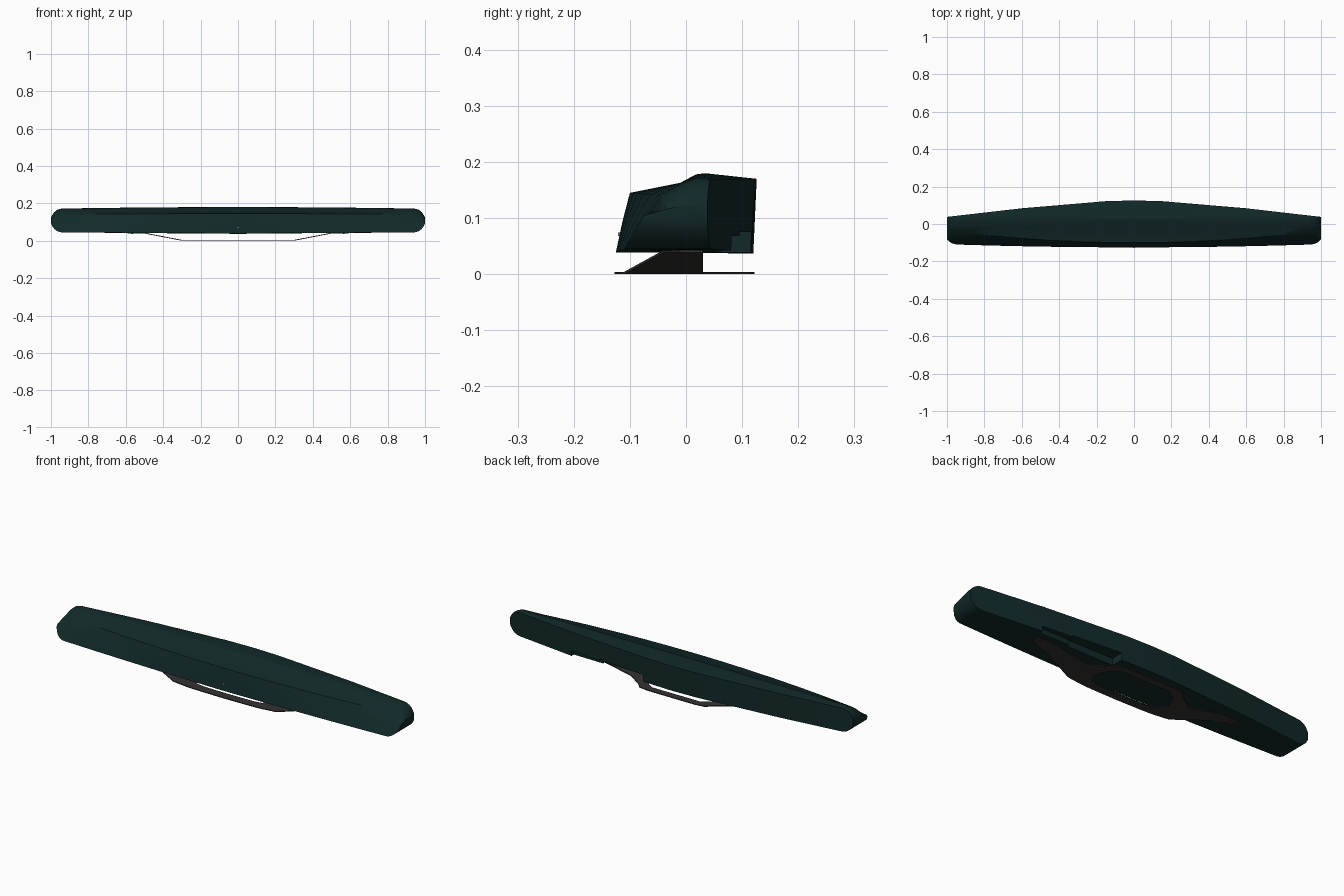
import bpy, bmesh, math

if "Cube" in bpy.data.objects:
    bpy.data.objects.remove(bpy.data.objects["Cube"])


def material(name, rgb):
    m = bpy.data.materials.new(name)
    m.diffuse_color = (*rgb, 1)
    m.use_nodes = True
    m.node_tree.nodes["Principled BSDF"].inputs["Base Color"].default_value = m.diffuse_color
    return m


TEAL = material("dark_teal", (0.006, 0.022, 0.022))
GREY = material("dark_grey", (0.035, 0.032, 0.031))
LIGHT = material("pale_grey", (0.3, 0.3, 0.3))


def make_object(name, bm, mat):
    bmesh.ops.recalc_face_normals(bm, faces=bm.faces)
    mesh = bpy.data.meshes.new(name)
    bm.to_mesh(mesh)
    bm.free()
    ob = bpy.data.objects.new(name, mesh)
    bpy.context.collection.objects.link(ob)
    mesh.materials.append(mat)
    return ob


def box(name, x0, x1, y0, y1, z0, z1, mat):
    bm = bmesh.new()
    bmesh.ops.create_cube(bm, size=1)
    for v in bm.verts:
        v.co = ((x0 + x1) / 2 + v.co.x * (x1 - x0),
                (y0 + y1) / 2 + v.co.y * (y1 - y0),
                (z0 + z1) / 2 + v.co.z * (z1 - z0))
    return make_object(name, bm, mat)


def lerp(a, b, t):
    return a + (b - a) * t


def back_edge(a):
    # rear outline in plan
    pts = [(0, .126), (.15, .122), (.6, .084), (1, .038)]
    for (x0, y0), (x1, y1) in zip(pts, pts[1:]):
        if a <= x1:
            return lerp(y0, y1, (a - x0) / (x1 - x0))
    return pts[-1][1]


def section(x):
    # cross-section: lower front, upper front, top slope, ridge, rear, underside
    a = abs(x)
    t = a * a
    yb = back_edge(a)
    pts = [(lerp(-.125, -.108, t), lerp(.039, .045, a)),
           (lerp(-.113, -.075, t), .095),
           (lerp(-.100, -.035, t), lerp(.145, .140, t)),
           (lerp(-.010, -.005, t), .163),
           (.018, lerp(.178, .170, t)),
           (.034, lerp(.180, .171, t)),
           (yb, lerp(.170, .168, t)),
           (yb - .006 * (1 - a), lerp(.037, .045, a))]
    # rounded ends
    h = 1.0
    if a > .94:
        h = max(.25, math.sqrt(max(0, 1 - ((a - .94) / .06) ** 2)))
    out = []
    for i, (y, z) in enumerate(pts):
        if i == 0:
            y += (1 - h) * .035
        out.append((x, y, .108 + (z - .108) * h))
    return out


# main bar, lofted along its length
half = [0, .05, .15, .3, .45, .6, .75, .88, .94, .955, .97, .983, .993, 1]
stations = [-a for a in reversed(half[1:])] + half
bm = bmesh.new()
rings = [[bm.verts.new(p) for p in section(x)] for x in stations]
n = len(rings[0])
for r0, r1 in zip(rings, rings[1:]):
    for i in range(n):
        bm.faces.new((r0[i], r0[(i + 1) % n], r1[(i + 1) % n], r1[i]))
bm.faces.new(rings[0])
bm.faces.new(rings[-1])
bar = make_object("bar_body", bm, TEAL)

# connector recess under the rear edge, shallow part and deep part
for x0, x1, y0, z1 in ((.42, .61, .062, .068), (.17, .44, .05, .075)):
    cut = box("recess_cutter", x0, x1, y0, .2, 0, z1, TEAL)
    cut.hide_render = True
    cut.hide_viewport = True
    mod = bar.modifiers.new("recess", 'BOOLEAN')
    mod.object = cut
    mod.operation = 'DIFFERENCE'
    mod.solver = 'EXACT'

bpy.context.view_layer.objects.active = bar
bar.select_set(True)
bpy.ops.object.shade_smooth_by_angle(angle=math.radians(28))
bar.select_set(False)

# stand: bent plate with a central opening
# x, front y, opening front, opening back, back y
plan = [(0, -.127, -.08, .085, .122), (.14, -.125, -.078, .085, .122),
        (.19, -.123, -.07, .05, .115), (.22, -.121, -.02, -.02, .085),
        (.30, -.11, -.03, -.03, .03), (.50, -.04, -.005, -.005, .03),
        (.59, -.012, .008, .008, .03)]
bm = bmesh.new()
rows = []
for x, *ys in plan:
    z = .0022 + .0385 * min(1, max(0, (x - .3) / .2))
    rows.append([bm.verts.new((x, y, z)) for y in ys])
for r0, r1 in zip(rows, rows[1:]):
    for i in (0, 2):
        bm.faces.new((r0[i], r1[i], r1[i + 1], r0[i + 1]))
bmesh.ops.remove_doubles(bm, verts=bm.verts, dist=.0001)
stand = make_object("stand_plate", bm, GREY)
mirror = stand.modifiers.new("mirror", 'MIRROR')
mirror.use_clip = True
solid = stand.modifiers.new("thickness", 'SOLIDIFY')
solid.thickness = .0044
solid.offset = 0

# mounting screws in the stand tips
for side in (-1, 1):
    bm = bmesh.new()
    bmesh.ops.create_cone(bm, cap_ends=True, segments=10, radius1=.005,
                          radius2=.005, depth=.003)
    bmesh.ops.translate(bm, verts=bm.verts, vec=(side * .565, .01, .038))
    make_object("mount_screw", bm, GREY)

# small status light on the front
box("status_light", -.003, .003, -.121, -.115, .068, .074, LIGHT)
